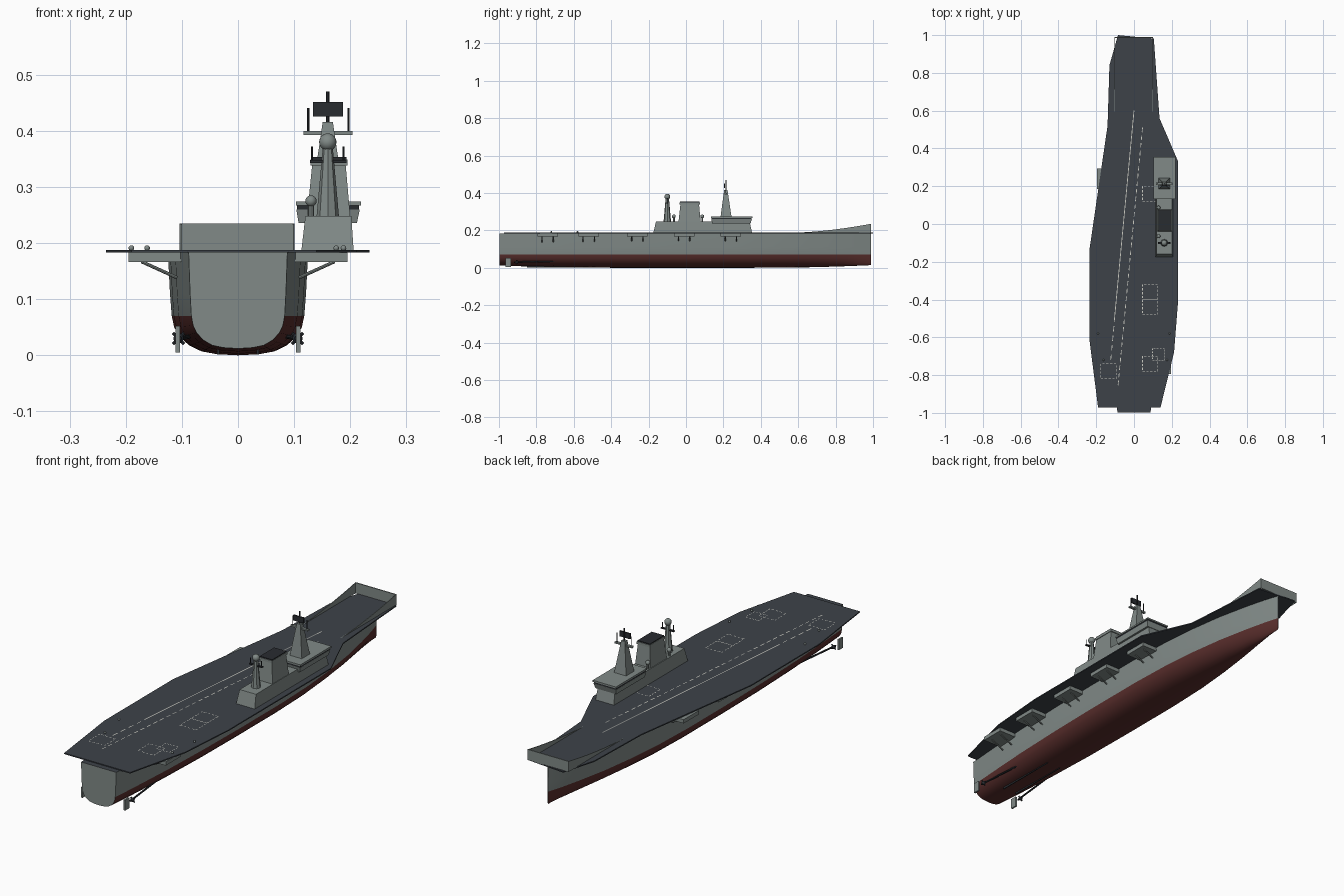
import bpy, bmesh, math
from mathutils import Vector

if "Cube" in bpy.data.objects:
    bpy.data.objects.remove(bpy.data.objects["Cube"])


def material(name, r, g, b):
    m = bpy.data.materials.new(name)
    m.diffuse_color = (r, g, b, 1)
    m.use_nodes = True
    m.node_tree.nodes["Principled BSDF"].inputs["Base Color"].default_value = m.diffuse_color
    return m


GREY = material("hull grey", 0.22, 0.255, 0.245)
DECK = material("deck slate", 0.047, 0.055, 0.066)
RED = material("keel red", 0.10, 0.027, 0.025)
DARK = material("dark fittings", 0.022, 0.025, 0.03)
WHITE = material("marking white", 0.62, 0.62, 0.56)


def finish(name, bm, mats, smooth=None):
    bmesh.ops.recalc_face_normals(bm, faces=bm.faces)
    me = bpy.data.meshes.new(name)
    bm.to_mesh(me)
    bm.free()
    for m in mats:
        me.materials.append(m)
    if smooth:
        me.shade_smooth()
        me.set_sharp_from_angle(angle=math.radians(smooth))
    ob = bpy.data.objects.new(name, me)
    bpy.context.collection.objects.link(ob)
    return ob


def block(name, bottom, top, z0, z1, mat):
    """Tapered box; bottom and top are (x0, x1, y0, y1)."""
    bm = bmesh.new()
    rings = []
    for (x0, x1, y0, y1), z in ((bottom, z0), (top, z1)):
        rings.append([bm.verts.new((x, y, z)) for x, y in
                      ((x0, y0), (x1, y0), (x1, y1), (x0, y1))])
    bm.faces.new(rings[0])
    bm.faces.new(rings[1])
    for i in range(4):
        j = (i + 1) % 4
        bm.faces.new((rings[0][i], rings[0][j], rings[1][j], rings[1][i]))
    return finish(name, bm, [mat])


def box(name, x0, x1, y0, y1, z0, z1, mat):
    return block(name, (x0, x1, y0, y1), (x0, x1, y0, y1), z0, z1, mat)


def rod(name, a, b, r, mat, r2=None, sides=8):
    a, b = Vector(a), Vector(b)
    bm = bmesh.new()
    bmesh.ops.create_cone(bm, cap_ends=True, segments=sides, radius1=r,
                          radius2=r if r2 is None else r2, depth=(b - a).length)
    q = (b - a).to_track_quat('Z', 'Y')
    for v in bm.verts:
        v.co = q @ v.co + (a + b) / 2
    return finish(name, bm, [mat], 40)


def ball(name, c, r, mat):
    bm = bmesh.new()
    bmesh.ops.create_uvsphere(bm, u_segments=16, v_segments=10, radius=r)
    bmesh.ops.translate(bm, verts=bm.verts, vec=c)
    return finish(name, bm, [mat], 60)


def prism(name, pts, axis, lo, hi, mat):
    """Extrude an outline along x or z."""
    bm = bmesh.new()
    vs = [bm.verts.new((lo, p[0], p[1]) if axis == 'x' else (p[0], p[1], lo)) for p in pts]
    f = bm.faces.new(vs)
    g = bmesh.ops.extrude_face_region(bm, geom=[f])
    d = (hi - lo, 0, 0) if axis == 'x' else (0, 0, hi - lo)
    bmesh.ops.translate(bm, vec=d, verts=[v for v in g["geom"] if isinstance(v, bmesh.types.BMVert)])
    return finish(name, bm, [mat])


# Hull: lofted stations (y, half width, keel height)
STATIONS = [(-0.997, .088, .012), (-0.85, .099, .007), (-0.65, .112, .003), (-0.4, .121, 0),
            (-0.15, .125, 0), (0.15, .125, 0), (0.35, .118, 0), (0.52, .103, .001),
            (0.68, .08, .003), (0.82, .05, .007), (0.92, .024, .011), (0.988, .002, .014)]
PROFILE = [(0, 0), (.3, .002), (.52, .007), (.7, .018), (.84, .034), (.91, .05),
           (.945, .07), (.97, .11), (1, .184)]
bm = bmesh.new()
rings = []
for y, w, keel in STATIONS:
    p = 1 + max(0, y - .3) * 1.0
    half = [(w * f ** p, z + keel * (1 - z / .07) if z < .07 else z) for f, z in PROFILE]
    pts = [(-x, z) for x, z in reversed(half[1:])] + half
    rings.append([bm.verts.new((x, y, z)) for x, z in pts])
for a, b in zip(rings, rings[1:]):
    for i in range(len(a)):
        j = (i + 1) % len(a)
        bm.faces.new((a[i], a[j], b[j], b[i]))
bm.faces.new(rings[-1])
# Stern plate stays grey, so it is one face
bm.faces.new(rings[0])
for f in bm.faces:
    zs = [v.co.z for v in f.verts]
    if max(zs) < .0701:
        f.material_index = 1
    elif min(zs) > .18:
        f.material_index = 2
finish("hull", bm, [GREY, RED, DECK], 35)

# Flight deck
OUTLINE = [(-.085, 1), (.105, .982), (.135, .56), (.234, .33), (.234, -.4), (.212, -.68),
           (.14, -.972), (-.19, -.972), (-.235, -.62), (-.235, -.13), (-.14, .52), (-.13, .84)]
prism("flight_deck", OUTLINE, 'z', .183, .188, DECK)

# Raised bow: curved side walls and end wall
curve = [(.55 + .44 * i / 10, .187 + .048 * (i / 10) ** 1.7) for i in range(11)]
for side, x in (("left", -.104), ("right", .098)):
    prism("bow_wall_" + side, curve + [(.99, .187)], 'x', x, x + .003, GREY)
box("bow_end_wall", -.104, .101, .985, .99, .187, .235, GREY)


# Deck markings
def line(name, a, b, w=.003, dashes=1):
    a, b = Vector(a), Vector(b)
    n = (b - a).normalized().orthogonal() * w / 2
    bm = bmesh.new()
    for i in range(dashes):
        p = a.lerp(b, i / dashes)
        q = a.lerp(b, (i + (1 if dashes == 1 else .6)) / dashes)
        bm.faces.new([bm.verts.new((*v, .1887)) for v in (p - n, q - n, q + n, p + n)])
    for f in bm.faces:
        f.normal_update()
        if f.normal.z < 0:
            f.normal_flip()
    me = bpy.data.meshes.new(name)
    bm.to_mesh(me)
    bm.free()
    me.materials.append(WHITE)
    bpy.context.collection.objects.link(bpy.data.objects.new(name, me))


line("runway_line", (0, .6), (-.105, -.52), .004)
line("runway_line_aft", (-.106, -.54), (-.125, -.74), .004, 4)
line("runway_dashes", (.045, .51), (-.086, -.87), .004, 34)
for k, (cx, cy) in enumerate([(.085, -.74), (.13, -.69), (.085, -.44), (.085, -.36),
                              (-.135, -.78), (.085, .16)]):
    s = .04 if cx < .1 else .032
    c = [(cx - s, cy - s), (cx + s, cy - s), (cx + s, cy + s), (cx - s, cy + s)]
    for i in range(4):
        line(f"landing_spot_{k}_{i}", c[i], c[(i + 1) % 4], .003, 4)

# Side platforms with struts, and small domes on the aft ones
for side, s in (("left", -1), ("right", 1)):
    for k, y in enumerate((-.74, -.52, -.26, -.01, .24)):
        xs = sorted((s * .10, s * .195))
        box(f"platform_{side}_{k}", xs[0], xs[1], y - .055, y + .055, .166, .183, GREY)
        for d in (-.03, .03):
            rod(f"strut_{side}_{k}", (s * .172, y + d, .167), (s * .108, y + d, .138), .003, GREY)
    # Shaft, propeller, rudder, skeg
    rod("shaft_" + side, (s * .105, -.92, .03), (s * .085, -.7, .034), .004, DARK)
    ball("propeller_hub_" + side, (s * .106, -.905, .03), .009, DARK)
    for i in range(4):
        t = math.pi / 4 + i * math.pi / 2
        rod("propeller_blade_" + side, (s * .106, -.905, .03),
            (s * .106 + .014 * math.cos(t), -.905, .03 + .014 * math.sin(t)), .003, DARK)
    box("rudder_" + side, s * .107 - .004, s * .107 + .004, -.965, -.935, .005, .052, GREY)
    box("skeg_" + side, s * .035 - .002, s * .035 + .002, -.85, -.55, .001, .014, DARK)
for x, y in ((-.19, -.58), (-.162, -.72), (.188, -.58), (.175, -.72)):
    ball("deck_dome", (x, y, .191), .005, GREY)

# Island base and bridge
block("island_base", (.113, .206, -.175, .353), (.12, .202, -.16, .34), .187, .248, GREY)
block("bridge", (.108, .212, .14, .345), (.104, .217, .135, .352), .236, .26, GREY)
box("bridge_windows", .105, .216, .136, .351, .26, .267, DARK)
box("bridge_roof", .103, .219, .133, .355, .267, .274, GREY)

# Funnel
block("funnel", (.123, .2, -.04, .078), (.132, .192, -.03, .07), .247, .338, GREY)
box("funnel_rim", .129, .195, -.034, .074, .338, .349, GREY)
box("funnel_cap", .131, .193, -.031, .071, .349, .353, DARK)

# Aft mast with dome
rod("aft_mast", (.16, -.1, .247), (.16, -.1, .37), .02, GREY, .009)
ball("aft_mast_dome", (.16, -.1, .38), .0155, GREY)
box("aft_yard", .128, .193, -.105, -.095, .343, .348, DARK)
for x in (.132, .188):
    rod("aft_aerial", (x, -.1, .345), (x, -.1, .372), .002, DARK)

# Forward mast with radar panel
block("forward_mast", (.13, .19, .185, .243), (.151, .169, .204, .222), .274, .416, GREY)
box("forward_yard", .117, .204, .207, .219, .393, .4, GREY)
for x in (.125, .197):
    rod("forward_aerial", (x, .213, .397), (x, .213, .441), .002, DARK)
rod("mast_pole", (.16, .213, .41), (.16, .213, .47), .003, DARK)
box("radar_panel", .134, .187, .203, .209, .426, .451, DARK)

# Small radar domes on pedestals
for y in (-.065, .087):
    rod("dome_pedestal", (.13, y, .245), (.13, y, .27), .005, GREY)
    ball("radar_dome", (.13, y, .275), .01, GREY)
